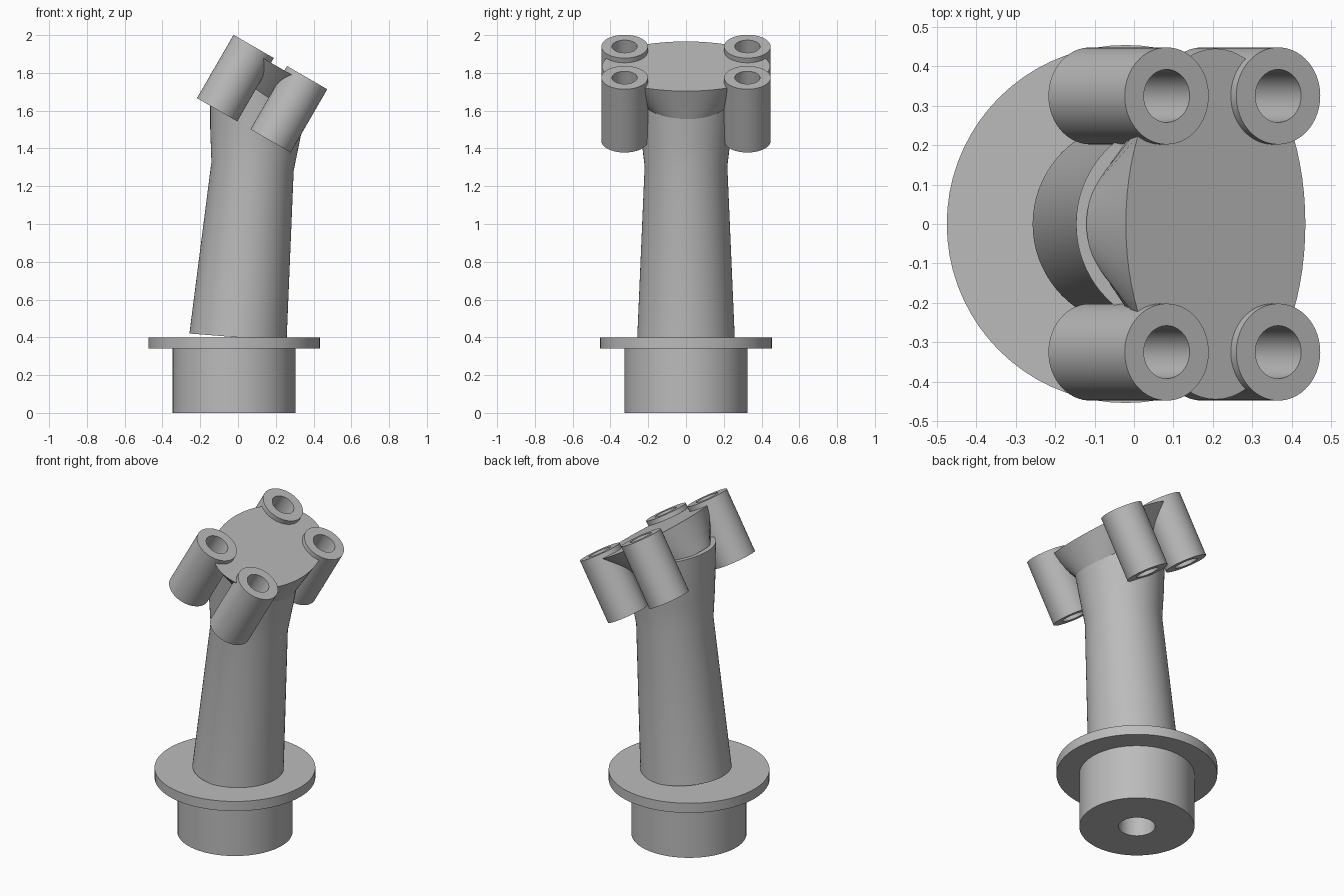
import bpy, bmesh, math
from mathutils import Vector, Matrix

cube = bpy.data.objects.get("Cube")
if cube:
    bpy.data.objects.remove(cube, do_unlink=True)

SIDES = 72
TILT = math.radians(30)
AXIS = Vector((math.sin(TILT), 0, math.cos(TILT)))

grey = bpy.data.materials.new("plain_grey")
grey.use_nodes = True
grey.diffuse_color = (0.5, 0.5, 0.5, 1)
grey.node_tree.nodes["Principled BSDF"].inputs["Base Color"].default_value = (0.5, 0.5, 0.5, 1)


def loft(name, rings, closed=False):
    """Skin elliptical rings (centre, tilt, x radius, y radius); closed makes a bored solid."""
    bm = bmesh.new()
    loops = []
    for centre, tilt, rx, ry in rings:
        turn = Matrix.Rotation(tilt, 3, 'Y')
        loop = []
        for i in range(SIDES):
            a = math.tau * i / SIDES
            p = turn @ Vector((rx * math.cos(a), ry * math.sin(a), 0))
            loop.append(bm.verts.new(Vector(centre) + p))
        loops.append(loop)
    pairs = list(zip(loops, loops[1:]))
    if closed:
        pairs.append((loops[-1], loops[0]))
    else:
        bm.faces.new(loops[0])
        bm.faces.new(loops[-1])
    for low, high in pairs:
        for i in range(SIDES):
            j = (i + 1) % SIDES
            bm.faces.new((low[i], low[j], high[j], high[i]))
    bmesh.ops.recalc_face_normals(bm, faces=bm.faces)
    mesh = bpy.data.meshes.new(name)
    bm.to_mesh(mesh)
    bm.free()
    mesh.materials.append(grey)
    obj = bpy.data.objects.new(name, mesh)
    bpy.context.collection.objects.link(obj)
    return obj


def smooth(obj):
    bpy.ops.object.select_all(action='DESELECT')
    obj.select_set(True)
    bpy.context.view_layer.objects.active = obj
    bpy.ops.object.shade_smooth_by_angle(angle=math.radians(30))


# Bored base with its flange
base_profile = [(0.325, 0), (0.325, 0.34), (0.454, 0.34), (0.454, 0.4), (0.103, 0.4), (0.103, 0)]
smooth(loft("flanged_base", [((-0.021, 0, z), 0, r, r) for r, z in base_profile], closed=True))

# Leaning stem, narrowest at the bend
stem_profile = [(0, 0.4, 4.5, 0.258), (0.077, 1.305, 6, 0.219),
                (0.091, 1.48, 7, 0.24), (0.115, 1.745, 10, 0.266)]
smooth(loft("stem", [((x, 0, z), math.radians(t), r, r) for x, z, t, r in stem_profile]))

# Flared head with an oval top plate
plate = Vector((0.207, 0, 1.835))
head = loft("head", [(plate - AXIS * 0.2, TILT, 0.263, 0.22), (plate, TILT, 0.263, 0.445)])

# Four open tubes at the corners, each clearing its bore through the head
for end, tube_x, tube_z in (("right", 0.083, 1.94), ("left", 0.366, 1.775)):
    for side, y in (("front", -0.325), ("back", 0.325)):
        top = Vector((tube_x, y, tube_z))
        foot = top - AXIS * 0.387
        ring = [(foot, TILT, 0.123, 0.123), (top, TILT, 0.123, 0.123),
                (top, TILT, 0.067, 0.067), (foot, TILT, 0.067, 0.067)]
        smooth(loft(f"{side}_{end}_tube", ring, closed=True))
        cutter = loft(f"{side}_{end}_bore_cutter",
                      [(foot - AXIS * 0.05, TILT, 0.08, 0.08), (top + AXIS * 0.05, TILT, 0.08, 0.08)])
        cut = head.modifiers.new("bore", 'BOOLEAN')
        cut.operation = 'DIFFERENCE'
        cut.solver = 'EXACT'
        cut.object = cutter
        bpy.context.view_layer.objects.active = head
        bpy.ops.object.modifier_apply(modifier=cut.name)
        bpy.data.objects.remove(cutter, do_unlink=True)
smooth(head)
